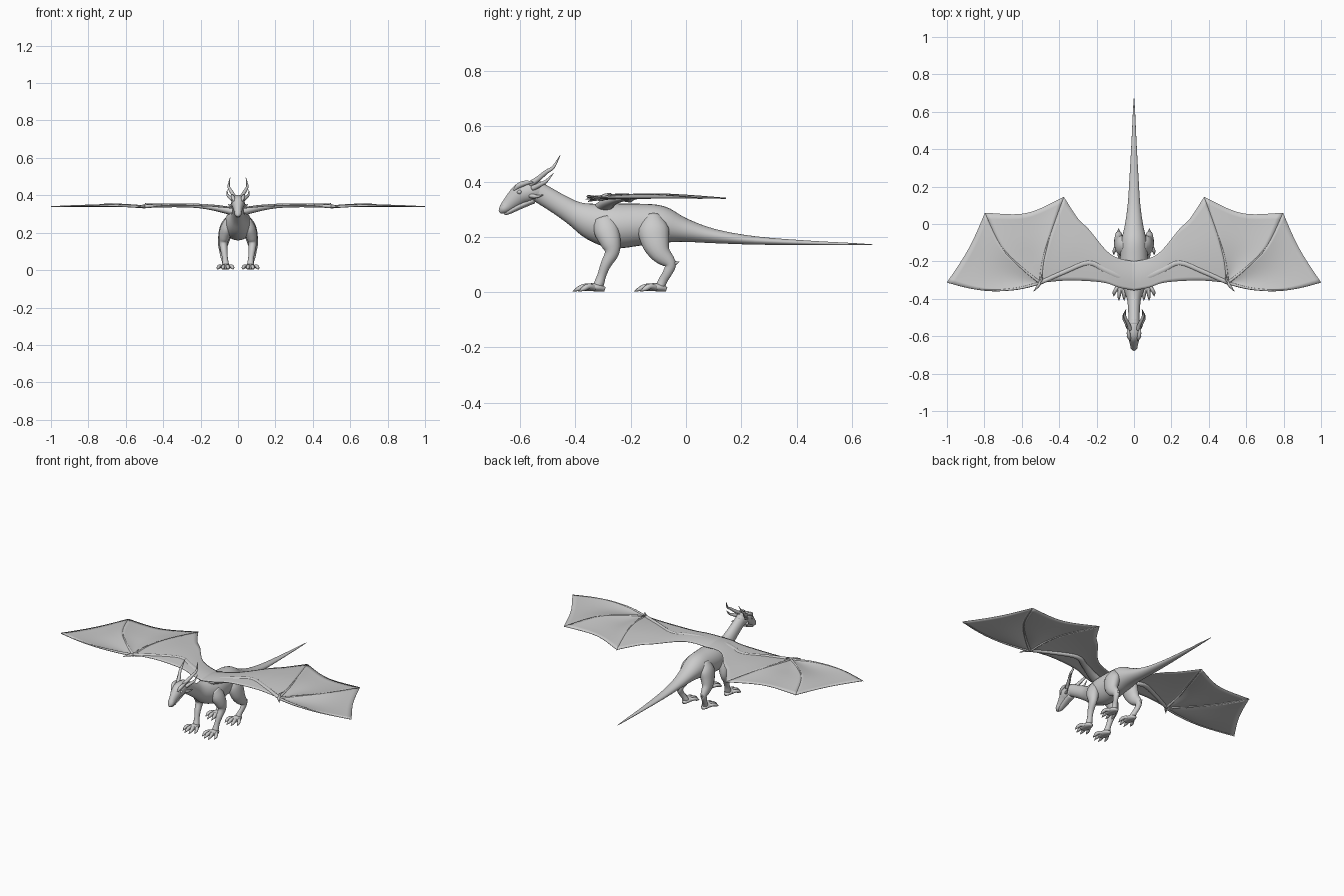
import bpy, math
from mathutils import Vector


def sample(pts, u):
    """Catmull-Rom point at u in 0..1 through tuples of any length."""
    n = len(pts) - 1
    i = min(int(u * n), n - 1)
    t = u * n - i
    p0, p1, p2, p3 = (pts[max(i - 1, 0)], pts[i], pts[i + 1], pts[min(i + 2, n)])
    return [0.5 * (2 * b + (c - a) * t + (2 * a - 5 * b + 4 * c - d) * t * t
                   + (3 * b - a - 3 * c + d) * t ** 3) for a, b, c, d in zip(p0, p1, p2, p3)]


def make(name, verts, faces, mirror=False):
    me = bpy.data.meshes.new(name)
    me.from_pydata(verts, [], faces)
    me.update()
    me.shade_smooth()
    ob = bpy.data.objects.new(name, me)
    bpy.context.collection.objects.link(ob)
    if mirror:
        m = ob.modifiers.new("mirror", 'MIRROR')
        m.merge_threshold = 0.0005
    return ob


def tube(name, rings, mirror=False, ref=(1, 0, 0), sides=16, sub=4):
    """Smooth tapered tube; rings are (x, y, z, width radius[, depth radius])."""
    rings = [r if len(r) == 5 else (*r, r[3]) for r in rings]
    n = (len(rings) - 1) * sub
    data = [sample(rings, i / n) for i in range(n + 1)]
    pos = [Vector(d[:3]) for d in data]
    verts, faces = [], []
    for i, d in enumerate(data):
        t = (pos[min(i + 1, n)] - pos[max(i - 1, 0)]).normalized()
        r = Vector(ref)
        a = (r - t * r.dot(t)).normalized()
        b = t.cross(a)
        ra, rb = max(d[3], 0.0005), max(d[4], 0.0005)
        for k in range(sides):
            w = 2 * math.pi * k / sides
            verts.append(pos[i] + a * ra * math.cos(w) + b * rb * math.sin(w))
    for i in range(n):
        for k in range(sides):
            j = (k + 1) % sides
            faces.append((i * sides + k, i * sides + j, (i + 1) * sides + j, (i + 1) * sides + k))
    faces.append(tuple(reversed(range(sides))))
    faces.append(tuple(range(n * sides, (n + 1) * sides)))
    return make(name, verts, faces, mirror)


def panel(name, fn, nu=18, nv=12):
    """Thin mirrored membrane from a surface function of u, v."""
    verts = [fn(i / nu, j / nv) for i in range(nu + 1) for j in range(nv + 1)]
    w = nv + 1
    faces = [(i * w + j, (i + 1) * w + j, (i + 1) * w + j + 1, i * w + j + 1)
             for i in range(nu) for j in range(nv)]
    ob = make(name, verts, faces)
    s = ob.modifiers.new("thickness", 'SOLIDIFY')
    s.thickness, s.offset = 0.003, 0
    ob.modifiers.new("mirror", 'MIRROR')
    return ob


# Neck, body and tail
tube("body", [
    (0, -.55, .372, .030, .036), (0, -.50, .342, .030, .037), (0, -.45, .312, .032, .039),
    (0, -.40, .283, .038, .046), (0, -.335, .255, .060, .068), (0, -.26, .240, .077, .081),
    (0, -.17, .244, .074, .076), (0, -.09, .243, .068, .069), (0, -.01, .225, .050, .044),
    (0, .10, .203, .034, .026), (0, .25, .187, .024, .015), (0, .45, .178, .013, .008),
    (0, .60, .174, .006, .004), (0, .675, .172, .001, .001)], sides=28)

# Head
tube("head", [
    (0, -.515, .358, .024, .034), (0, -.55, .365, .035, .037), (0, -.59, .358, .036, .040),
    (0, -.618, .338, .028, .033), (0, -.642, .317, .021, .025), (0, -.662, .299, .018, .017),
    (0, -.674, .289, .006, .006)], sides=24)
tube("lower_jaw", [(0, -.55, .333, .022, .012), (0, -.60, .312, .020, .012),
                   (0, -.64, .291, .014, .009), (0, -.657, .282, .004, .004)])
tube("brow_ridge", [(.020, -.622, .368, .004), (.026, -.605, .385, .010),
                    (.030, -.580, .395, .009), (.033, -.552, .398, .002)], True, sides=10)
tube("nostril", [(.010, -.667, .306, .002), (.011, -.658, .315, .007), (.010, -.642, .328, .002)],
     True, sides=10)
tube("eye", [(.028, -.612, .360, .001), (.031, -.602, .362, .008), (.031, -.592, .364, .001)],
     True, sides=10)

# Horns and cheek spikes
tube("main_horn", [(.020, -.565, .390, .011), (.030, -.535, .410, .010), (.045, -.505, .435, .008),
                   (.050, -.480, .452, .006), (.042, -.455, .495, .001)], True, sides=10)
tube("side_horn", [(.028, -.555, .375, .010), (.042, -.530, .388, .009), (.056, -.505, .402, .006),
                   (.058, -.480, .430, .001)], True, sides=10)
tube("cheek_spike", [(.025, -.565, .350, .010), (.042, -.540, .346, .006),
                     (.052, -.515, .352, .001)], True, sides=8)

# Front and hind legs
tube("front_leg", [
    (.045, -.300, .265, .025, .035), (.060, -.288, .225, .033, .045), (.073, -.273, .180, .030, .037),
    (.078, -.268, .143, .022, .026), (.074, -.290, .100, .018, .019), (.069, -.305, .060, .015, .016),
    (.066, -.318, .025, .019, .018), (.066, -.340, .012, .014, .008)], True)
tube("hind_leg", [
    (.040, -.120, .275, .025, .030), (.060, -.118, .230, .036, .055), (.072, -.110, .180, .034, .050),
    (.080, -.092, .140, .027, .037), (.082, -.058, .103, .018, .022), (.080, -.066, .072, .014, .017),
    (.072, -.082, .045, .014, .016), (.066, -.095, .020, .019, .016), (.066, -.115, .012, .014, .008)], True)
tube("hock_spur", [(.080, -.070, .095, .014), (.082, -.045, .103, .010), (.083, -.024, .110, .001)],
     True, sides=10)

# Feet with clawed toes
for part, y in (("front", -.315), ("hind", -.092)):
    tube(part + "_foot", [(.066, y + .022, .010, .010, .008), (.066, y, .016, .024, .014),
                          (.066, y - .03, .018, .028, .014), (.066, y - .055, .012, .020, .008)], True)
    for k, dx in enumerate((-.038, -.013, .014, .040)):
        reach = .098 - 16 * dx * dx
        tube(f"{part}_toe_{k + 1}", [
            (.066 + dx * .4, y - .015, .016, .010), (.066 + dx * .8, y - reach * .5, .021, .010),
            (.066 + dx, y - reach * .75, .013, .009), (.066 + dx * 1.05, y - reach, .003, .001)],
            True, sides=8)

# Wing guide curves
leading = [(0, -.355, .328), (.08, -.34, .335), (.17, -.312, .342), (.35, -.302, .345), (.50, -.315, .340)]
trailing = [(0, -.20, .325), (.085, -.182, .336), (.15, -.14, .342), (.24, -.03, .345),
            (.30, .03, .345), (.375, .145, .340)]
inner_finger = [(.50, -.315, .340), (.485, -.19, .352), (.445, -.05, .354), (.375, .145, .340)]
outer_finger = [(.50, -.315, .340), (.60, -.235, .350), (.71, -.12, .354), (.797, .06, .340)]
front_finger = [(.50, -.315, .340), (.62, -.345, .346), (.755, -.355, .348), (.877, -.342, .346),
                (1.0, -.312, .340)]


def inner_surface(u, v):
    a, b = Vector(sample(leading, u)), Vector(sample(trailing, u))
    rib = Vector(sample(inner_finger, v)) - Vector(leading[-1]).lerp(Vector(trailing[-1]), v)
    p = a.lerp(b, v) + rib * u ** 3
    p.z += .008 * math.sin(math.pi * v) * (1 - u)
    return p


def fan(rib_a, rib_b, scallop, billow):
    def surface(u, v):
        p = Vector(sample(rib_a, v)).lerp(Vector(sample(rib_b, v)), u)
        bow = math.sin(math.pi * u) * v * v
        p += (Vector(rib_a[0]) - p).normalized() * scallop * bow
        p.z += billow * math.sin(math.pi * u) * math.sin(math.pi * v)
        return p
    return surface


# Wing membranes
panel("inner_wing_membrane", inner_surface, 24)
panel("middle_wing_membrane", fan(inner_finger, outer_finger, .045, -.012))
panel("outer_wing_membrane", fan(outer_finger, front_finger, .015, -.012))

# Wing arm and finger bones
tube("wing_arm", [
    (.0, -.300, .305, .035, .022), (.08, -.278, .325, .026, .019), (.16, -.243, .338, .018, .014),
    (.245, -.207, .345, .015, .011), (.37, -.255, .346, .013, .010), (.50, -.313, .341, .011, .009)],
    True, ref=(0, 1, 0), sides=12)
for name, curve in (("inner", inner_finger), ("outer", outer_finger), ("front", front_finger)):
    n = len(curve) - 1
    tube(name + "_wing_finger", [(*p[:2], p[2] - .002, .008 - .0065 * i / n) for i, p in enumerate(curve)],
         True, ref=(0, 0, 1), sides=8)
tube("wing_claw", [(.495, -.300, .340, .010), (.512, -.330, .341, .008), (.538, -.362, .336, .001)],
     True, ref=(0, 0, 1), sides=8)
tube("thumb_claw", [(.500, -.310, .342, .007), (.492, -.290, .352, .005), (.497, -.270, .358, .001)],
     True, ref=(1, 0, 0), sides=8)
